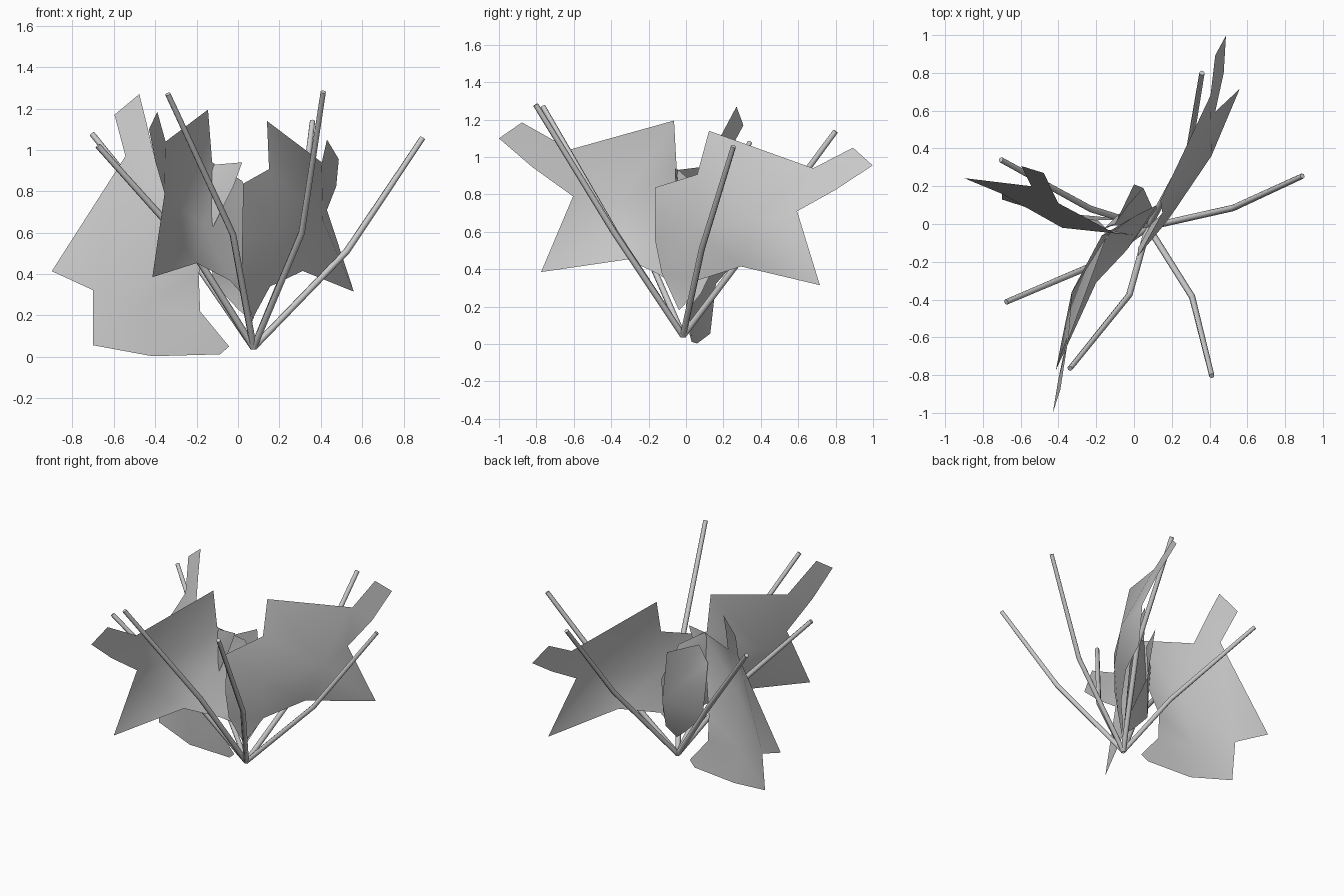
import bpy
from mathutils import Vector, geometry


def stem(name, mid, end):
    # Bent tapered stalk from the shared base
    cu = bpy.data.curves.new(name, 'CURVE')
    cu.dimensions = '3D'
    cu.bevel_depth = 0.017
    cu.bevel_resolution = 1
    cu.use_fill_caps = True
    sp = cu.splines.new('POLY')
    sp.points.add(2)
    for p, co, r in zip(sp.points, [(0.075, -0.016, 0.045), mid, end], (1, 1, 0.85)):
        p.co = (*co, 1)
        p.radius = r
    bpy.context.collection.objects.link(bpy.data.objects.new(name, cu))


def leaf(name, outline, inner, along):
    # Lobed sheet: outline plus bulge points, triangulated in its own plane
    pts = outline + inner
    d = Vector((*along, 0)).normalized()
    flat = [Vector((Vector(p).dot(d), p[2])) for p in pts]
    n = len(outline)
    edges = [(i, (i + 1) % n) for i in range(n)]
    co, _, faces, orig, _, _ = geometry.delaunay_2d_cdt(flat, edges, [], 1, 1e-5)
    verts = [pts[o[0]] if o else (d.x * c.x, d.y * c.x, c.y) for c, o in zip(co, orig)]
    me = bpy.data.meshes.new(name)
    me.from_pydata(verts, [], faces)
    for p in me.polygons:
        p.use_smooth = True
    bpy.context.collection.objects.link(bpy.data.objects.new(name, me))


# Stalks
stem("stem_right", (.525, .085, .51), (.892, .254, 1.057))
stem("stem_front_right", (.308, -.386, .60), (.412, -.804, 1.28))
stem("stem_front_left", (-.025, -.376, .593), (-.339, -.765, 1.27))
stem("stem_left", (-.21, -.215, .50), (-.677, -.413, 1.02))
stem("stem_back_left", (-.23, .08, .49), (-.705, .34, 1.077))
stem("stem_back", (.29, .38, .57), (.36, .80, 1.138))

# Leaf reaching back right
leaf("leaf_back",
     [(.14, .123, 1.14), (.15, .06, .907), (.025, -.166, .837), (.02, -.166, .56),
      (.02, -.13, .38), (.07, -.037, .18), (.09, 0, .22), (.155, .06, .34),
      (.313, .294, .415), (.56, .716, .315), (.43, .594, .71), (.475, .8, .825),
      (.487, .998, .955), (.43, .893, 1.05), (.405, .68, .94)],
     [(.41, .36, .66), (.18, .02, .62)], (.45, .9))

# Leaf reaching front left
leaf("leaf_front",
     [(-.145, -.064, 1.195), (-.35, -.62, 1.04), (-.39, -.877, 1.185),
      (-.43, -1, 1.10), (-.40, -.82, .945), (-.355, -.604, .79),
      (-.414, -.775, .385), (-.2, -.31, .453), (-.04, -.14, .37),
      (.05, 0, .27), (.12, .08, .36), (.12, .1, .6), (.02, .05, .85),
      (-.125, -.05, .94)],
     [(-.33, -.36, .75), (-.365, -.53, .68), (-.17, -.06, .64)], (.4, .9))

# Leaf hanging to the left, with its inner lobe reaching the middle
leaf("leaf_left",
     [(-.477, .27, 1.27), (-.597, .307, 1.17), (-.544, .2, .97), (-.90, .243, .414),
      (-.70, .16, .322), (-.70, .13, .056), (-.414, .06, .003), (-.087, .03, .012),
      (-.043, .02, .05), (-.183, .02, .22), (-.19, .02, .40), (-.14, -.03, .59),
      (-.02, -.055, .83), (.02, -.06, .94), (-.1, -.05, .93),
      (-.40, .11, .95), (-.44, .19, 1.12)],
     [(-.38, -.02, .62), (-.45, .05, .25)], (-1, .3))

# Small curled leaf in the middle
leaf("leaf_middle",
     [(-.1, 0, .86), (0, .21, .86), (.05, .19, .5), (.1, .08, .27), (.07, 0, .17),
      (0, 0, .23), (-.12, -.01, .36), (-.14, -.02, .58), (-.155, -.02, .74)],
     [(-.03, .1, .6)], (.5, .8))
